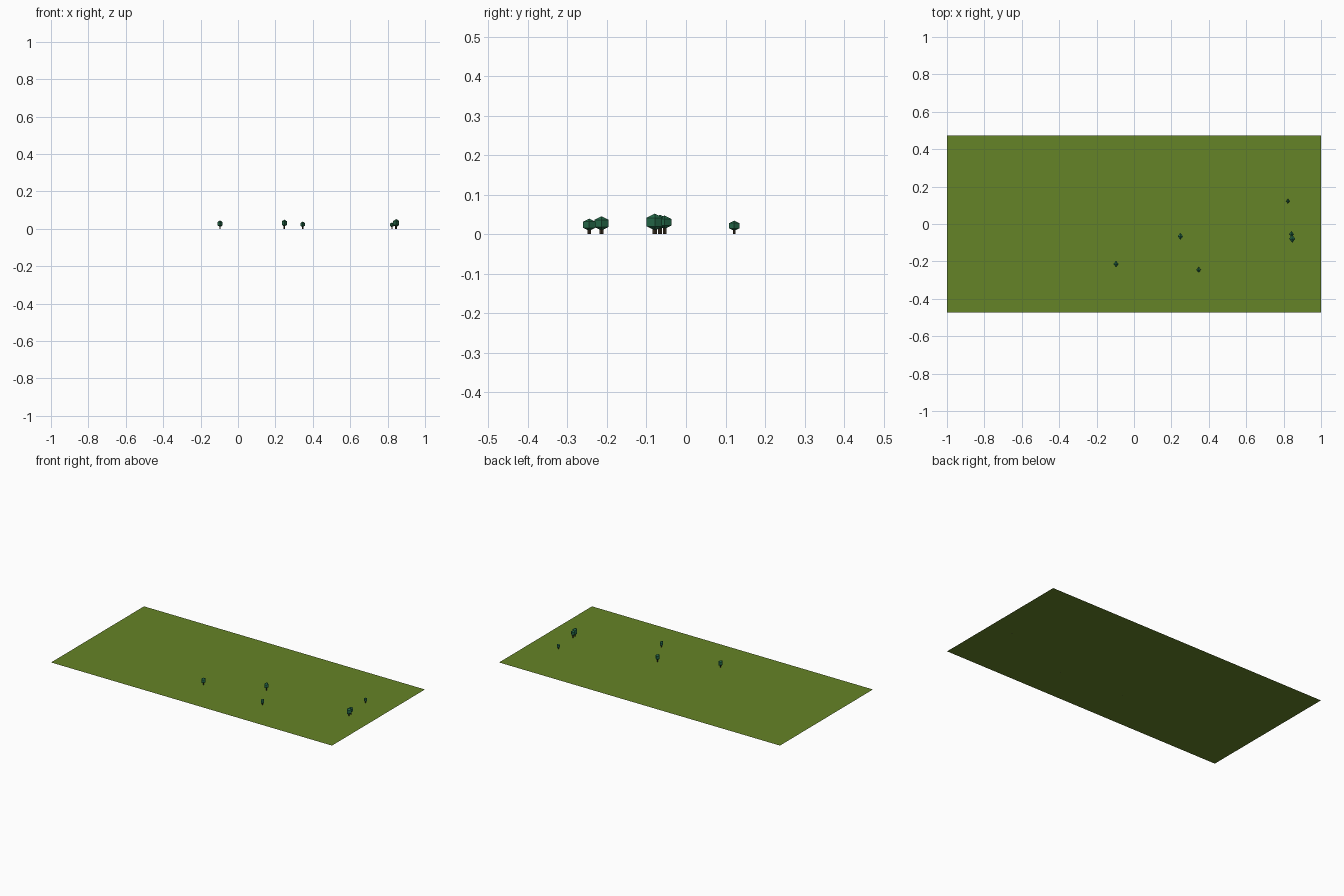
import bpy
from math import radians

if "Cube" in bpy.data.objects:
    bpy.data.objects.remove(bpy.data.objects["Cube"])


def material(name, color):
    m = bpy.data.materials.new(name)
    m.diffuse_color = (*color, 1)
    m.use_nodes = True
    m.node_tree.nodes["Principled BSDF"].inputs["Base Color"].default_value = m.diffuse_color
    return m


grass = material("grass", (0.13, 0.23, 0.02))
leaf = material("leaf", (0.02, 0.15, 0.07))
bark = material("bark", (0.05, 0.035, 0.02))

# Flat rectangular lawn
bpy.ops.mesh.primitive_plane_add(size=1)
lawn = bpy.context.object
lawn.name = "lawn"
lawn.scale = (2, 0.945, 1)
lawn.data.materials.append(grass)


def tree(i, x, y, top, width):
    # Four-sided trunk
    bottom = top - width
    mid = (top + bottom) / 2
    bpy.ops.mesh.primitive_cylinder_add(vertices=4, radius=width * 0.13,
                                        depth=mid, location=(x, y, mid / 2))
    trunk = bpy.context.object
    trunk.name = f"tree_trunk_{i}"
    trunk.scale.x = 0.75
    trunk.data.materials.append(bark)
    # Faceted crown, diamond-shaped from above
    bpy.ops.mesh.primitive_uv_sphere_add(segments=4, ring_count=3, radius=1,
                                         location=(x, y, mid))
    crown = bpy.context.object
    crown.name = f"tree_crown_{i}"
    w = width / 2
    crown.scale = (0.75 * w / 0.866, w / 0.866, w)
    crown.data.materials.append(leaf)


# x, y, top height, crown width
trees = [
    (-0.096, -0.214, 0.045, 0.036),
    (0.248, -0.066, 0.049, 0.037),
    (0.346, -0.245, 0.039, 0.031),
    (0.842, -0.054, 0.047, 0.034),
    (0.846, -0.079, 0.052, 0.043),
    (0.823, 0.122, 0.034, 0.026),
]
for i, t in enumerate(trees, 1):
    tree(i, *t)
